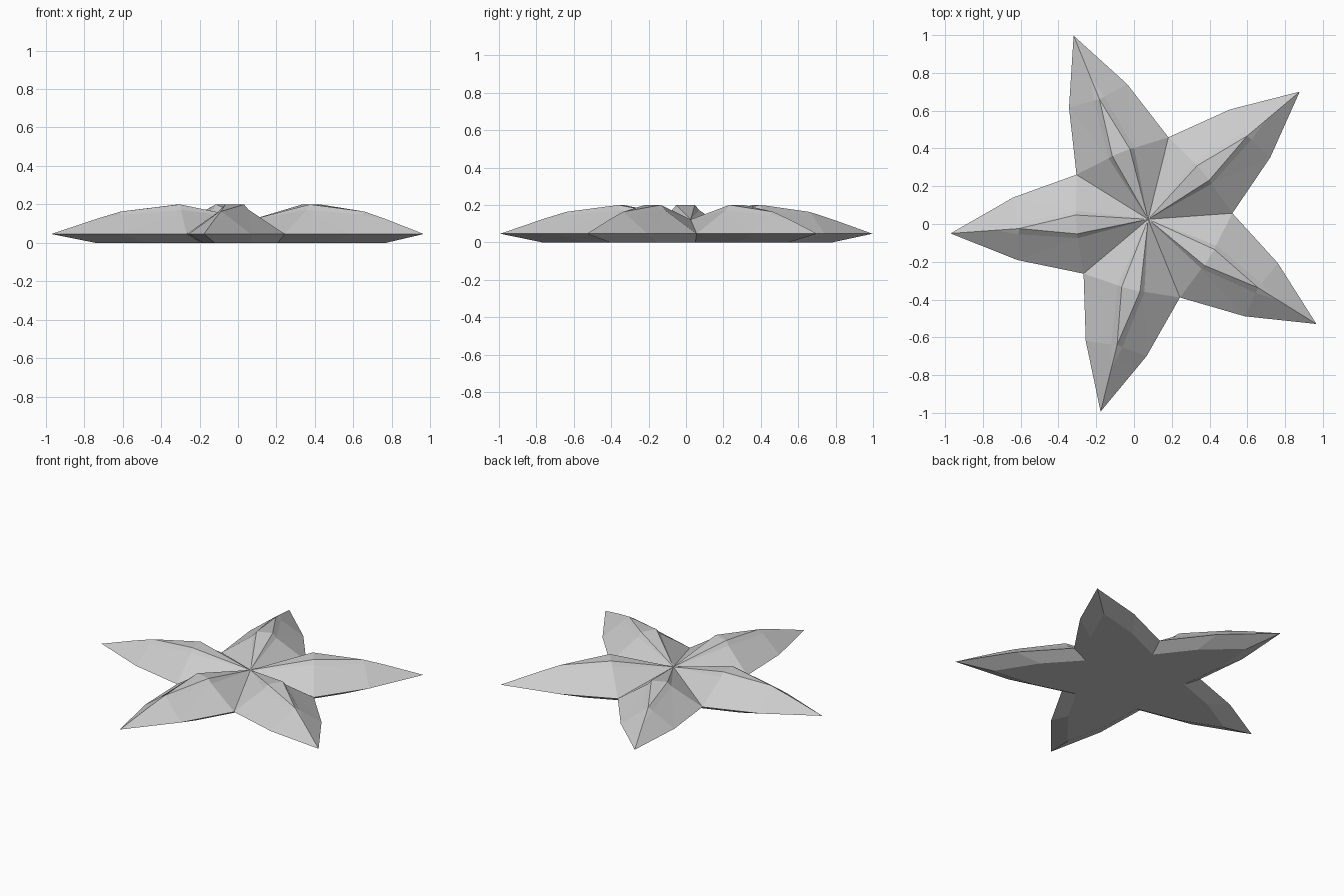
import bpy, bmesh
from math import radians
from mathutils import Matrix, Vector

cube = bpy.data.objects.get("Cube")
if cube:
    bpy.data.objects.remove(cube, do_unlink=True)

grey = bpy.data.materials.new("stone grey")
grey.use_nodes = True
colour = (0.6, 0.6, 0.6, 1)
grey.diffuse_color = colour
grey.node_tree.nodes["Principled BSDF"].inputs["Base Color"].default_value = colour

RIM = 0.046      # height of the outline edge
FOOT = 0.78      # size of the flat underside relative to the outline
PETALS = 5
valley = Matrix.Rotation(radians(36), 3, "Z") @ Vector((0.447, 0, RIM))

# Half petal along +x: (distance from centre, sideways, height)
P = {
    "centre": (0, 0, 0.122),
    "crest": (0.382, 0.05, 0.2),
    "ledge": (0.378, 0.073, 0.172),
    "mid": (0.685, 0, 0.163),
    "mid_ledge": (0.69, 0.03, 0.145),
    "nose": (0.815, 0, 0.124),
    "tip": (1.049, 0, RIM),
    "shoulder": (0.705, 0.166, RIM),
    "valley": tuple(valley),
}
for name in ("tip", "shoulder", "valley"):
    x, y, z = P[name]
    P["foot_" + name] = (x * FOOT, y * FOOT, 0)
P["base"] = (0, 0, 0)

HALF_FACES = [
    # steep walls beside the raised rib
    "centre crest ledge", "crest mid mid_ledge ledge", "mid nose mid_ledge",
    # sloping petal sides
    "centre ledge valley", "ledge shoulder valley", "ledge mid_ledge shoulder",
    "mid_ledge nose shoulder", "nose tip shoulder",
    # chamfered underside rim and flat base
    "tip foot_tip foot_shoulder shoulder",
    "shoulder foot_shoulder foot_valley valley",
    "base foot_valley foot_shoulder", "base foot_shoulder foot_tip",
]

bm = bmesh.new()


def add_face(points, turn):
    bm.faces.new([bm.verts.new(turn @ p) for p in points])


for i in range(PETALS):
    turn = Matrix.Rotation(radians(184.1 + i * 360 / PETALS), 3, "Z")
    for side in (1, -1):
        flip = Vector((1, side, 1))
        for face in HALF_FACES:
            add_face([Vector(P[n]) * flip for n in face.split()], turn)
    # rib top spanning both halves
    left, right = Vector(P["crest"]), Vector(P["crest"]) * Vector((1, -1, 1))
    add_face([Vector(P["centre"]), right, left], turn)
    add_face([left, right, Vector(P["mid"])], turn)

bmesh.ops.remove_doubles(bm, verts=bm.verts, dist=0.0005)
bmesh.ops.recalc_face_normals(bm, faces=bm.faces)
# merge the flat underside into one face
bmesh.ops.dissolve_faces(bm, faces=[f for f in bm.faces if f.normal.z < -0.999])

mesh = bpy.data.meshes.new("star_flower")
bm.to_mesh(mesh)
bm.free()
mesh.materials.append(grey)
flower = bpy.data.objects.new("star_flower", mesh)
flower.location = (0.075, 0.025, 0)
bpy.context.collection.objects.link(flower)
